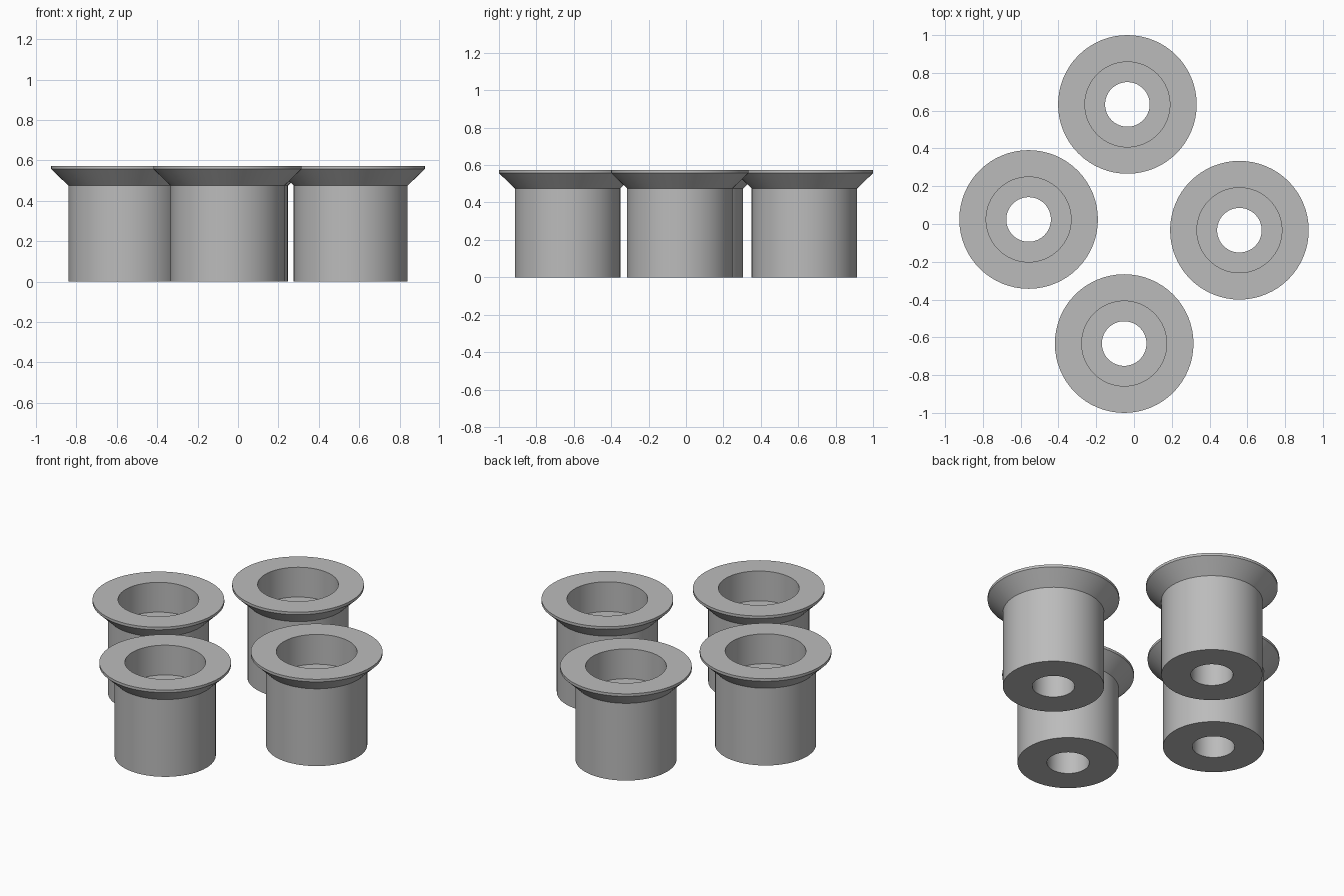
import bpy, bmesh, math

if "Cube" in bpy.data.objects:
    bpy.data.objects.remove(bpy.data.objects["Cube"])

grey = bpy.data.materials.new("plain_grey")
grey.diffuse_color = (0.5, 0.5, 0.5, 1)
grey.use_nodes = True
grey.node_tree.nodes["Principled BSDF"].inputs["Base Color"].default_value = grey.diffuse_color

SEGMENTS = 64
# closed (radius, height) outline of one flanged bushing
PROFILE = [
    (0.118, 0.0), (0.282, 0.0),        # underside
    (0.282, 0.475), (0.367, 0.557),    # barrel, then flared collar
    (0.367, 0.573), (0.225, 0.573),    # thin rim and top face
    (0.225, 0.39), (0.118, 0.39),      # counterbore and its floor
]


def make_bushing(name, x, y):
    bm = bmesh.new()
    rings = []
    for r, z in PROFILE:
        rings.append([bm.verts.new((r * math.cos(2 * math.pi * i / SEGMENTS),
                                    r * math.sin(2 * math.pi * i / SEGMENTS), z))
                      for i in range(SEGMENTS)])
    # join each ring to the next, closing through the centre hole
    for k, ring in enumerate(rings):
        nxt = rings[(k + 1) % len(rings)]
        for i in range(SEGMENTS):
            j = (i + 1) % SEGMENTS
            bm.faces.new((ring[i], ring[j], nxt[j], nxt[i]))
    bmesh.ops.recalc_face_normals(bm, faces=bm.faces)
    mesh = bpy.data.meshes.new(name)
    bm.to_mesh(mesh)
    bm.free()
    mesh.materials.append(grey)
    obj = bpy.data.objects.new(name, mesh)
    obj.location = (x, y, 0)
    bpy.context.collection.objects.link(obj)
    bpy.ops.object.select_all(action='DESELECT')
    obj.select_set(True)
    bpy.context.view_layer.objects.active = obj
    bpy.ops.object.shade_smooth_by_angle(angle=math.radians(30))


# four loose bushings laid out in a diamond
make_bushing("bushing_back", -0.035, 0.633)
make_bushing("bushing_left", -0.558, 0.024)
make_bushing("bushing_right", 0.558, -0.033)
make_bushing("bushing_front", -0.052, -0.633)
